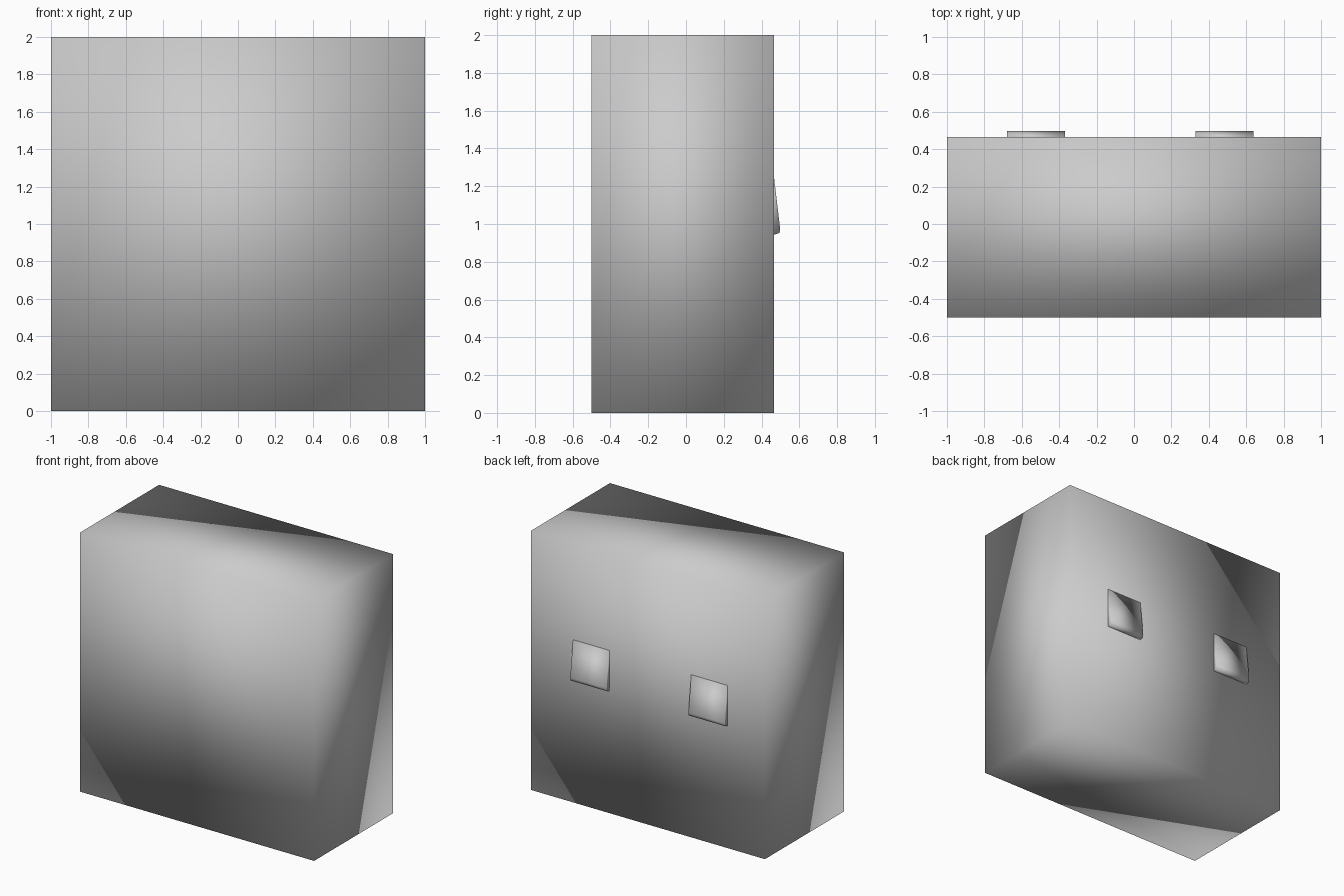
import bpy
import bmesh

if "Cube" in bpy.data.objects:
    bpy.data.objects.remove(bpy.data.objects["Cube"])


def prism(name, profile, x0, x1):
    """Extrude a closed (y, z) profile along x, shaded smooth all over."""
    bm = bmesh.new()
    face = bm.faces.new([bm.verts.new((x0, y, z)) for y, z in profile])
    ext = bmesh.ops.extrude_face_region(bm, geom=[face])
    moved = [g for g in ext["geom"] if isinstance(g, bmesh.types.BMVert)]
    bmesh.ops.translate(bm, verts=moved, vec=(x1 - x0, 0, 0))
    bmesh.ops.recalc_face_normals(bm, faces=bm.faces)
    for f in bm.faces:
        f.smooth = True
    mesh = bpy.data.meshes.new(name)
    bm.to_mesh(mesh)
    bm.free()
    obj = bpy.data.objects.new(name, mesh)
    bpy.context.collection.objects.link(obj)
    return obj


# Main slab, with shared smooth corner normals
prism("body", [(-0.5, 0), (0.465, 0), (0.465, 2), (-0.5, 2)], -1, 1)

# Two tilted tabs sunk into the back
tab_profile = [(0.45, 1.37), (0.4985, 0.975), (0.495, 0.953), (0.45, 0.937)]
tab_profile[0] = (0.455, 1.34)
for side, x0, x1 in (("left", -0.68, -0.37), ("right", 0.33, 0.64)):
    prism("back_tab_" + side, tab_profile, x0, x1)
